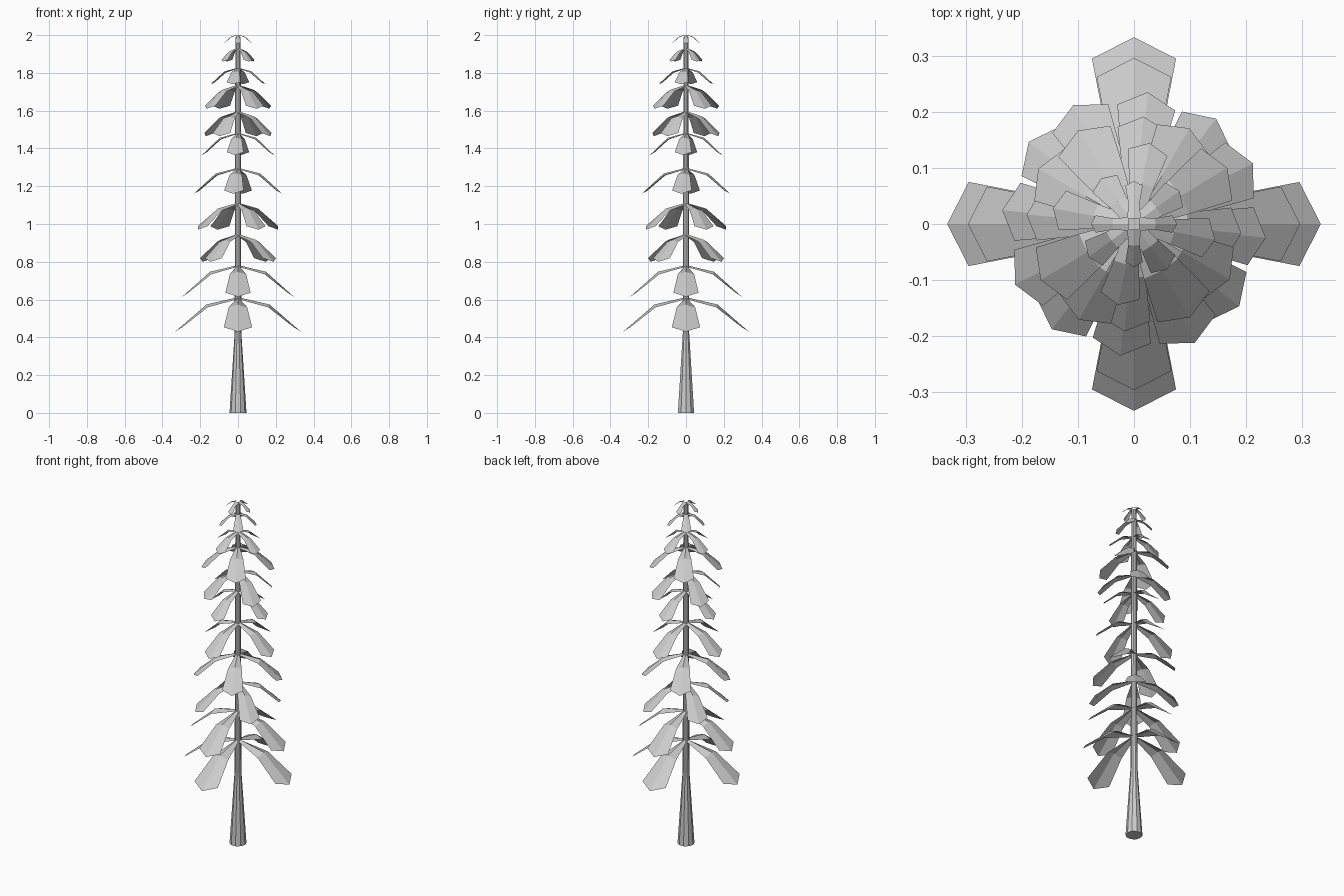
import bpy, bmesh
from math import radians, sin, cos, pi
from mathutils import Matrix, Vector

cube = bpy.data.objects.get("Cube")
if cube:
    bpy.data.objects.remove(cube)

grey = bpy.data.materials.new("pale_grey")
grey.use_nodes = True
colour = (0.6, 0.6, 0.6, 1)
grey.diffuse_color = colour
grey.node_tree.nodes["Principled BSDF"].inputs["Base Color"].default_value = colour


def finish(name, bm):
    mesh = bpy.data.meshes.new(name)
    bm.to_mesh(mesh)
    bm.free()
    mesh.materials.append(grey)
    obj = bpy.data.objects.new(name, mesh)
    bpy.context.collection.objects.link(obj)


def trunk(profile, sides=10):
    bm = bmesh.new()
    rings = []
    for radius, z in profile:
        rings.append([bm.verts.new((radius * cos(2 * pi * i / sides),
                                    radius * sin(2 * pi * i / sides), z))
                      for i in range(sides)])
    for low, high in zip(rings, rings[1:]):
        for i in range(sides):
            j = (i + 1) % sides
            bm.faces.new((low[i], low[j], high[j], high[i]))
    bm.faces.new(rings[0][::-1])
    bm.faces.new(rings[-1])
    finish("trunk", bm)


def leaf(bm, turn, reach, top, bottom, width):
    # Folded sheet along +x: flat inner half, drooping outer half
    drop = top - bottom
    spin = Matrix.Rotation(turn, 3, "Z")

    def point(x, y, z):
        return bm.verts.new(spin @ Vector((x, y, z)))

    knee_z = top - 0.2 * drop
    root = point(0.01, 0, top)
    knee = point(0.5 * reach, 0, knee_z)
    tip = point(reach, 0, bottom)
    for side in (1, -1):
        root_edge = point(0.01, side * 0.012, top - 0.03 * reach)
        knee_edge = point(0.48 * reach, side * 0.65 * width * reach,
                          knee_z - 0.045 * reach)
        corner = point(0.885 * reach, side * width * reach, bottom + 0.13 * drop)
        for face in ((root, root_edge, knee_edge, knee),
                     (knee, knee_edge, corner, tip)):
            bm.faces.new(face[::-side])


trunk([(0.045, 0), (0.018, 0.42), (0.014, 1.99)])

# Tiers from the ground up: angle, reach, top, bottom, half width ratio
tiers = [
    (0, 0.333, 0.61, 0.43, 0.225),
    (0, 0.296, 0.78, 0.615, 0.225),
    (52, 0.238, 0.945, 0.80, 0.235),
    (27, 0.238, 1.11, 0.97, 0.235),
    (-6, 0.236, 1.295, 1.16, 0.22),
    (-5, 0.192, 1.48, 1.365, 0.23),
    (60, 0.197, 1.595, 1.465, 0.27),
    (31, 0.194, 1.735, 1.61, 0.28),
    (-11, 0.147, 1.825, 1.74, 0.24),
    (36, 0.1, 1.93, 1.86, 0.27),
    (0, 0.077, 2.0, 1.955, 0.2),
]
for number, (angle, reach, top, bottom, width) in enumerate(tiers, 1):
    bm = bmesh.new()
    for quarter in range(4):
        leaf(bm, radians(angle + 90 * quarter), reach, top, bottom, width)
    finish(f"leaf_tier_{number}", bm)
